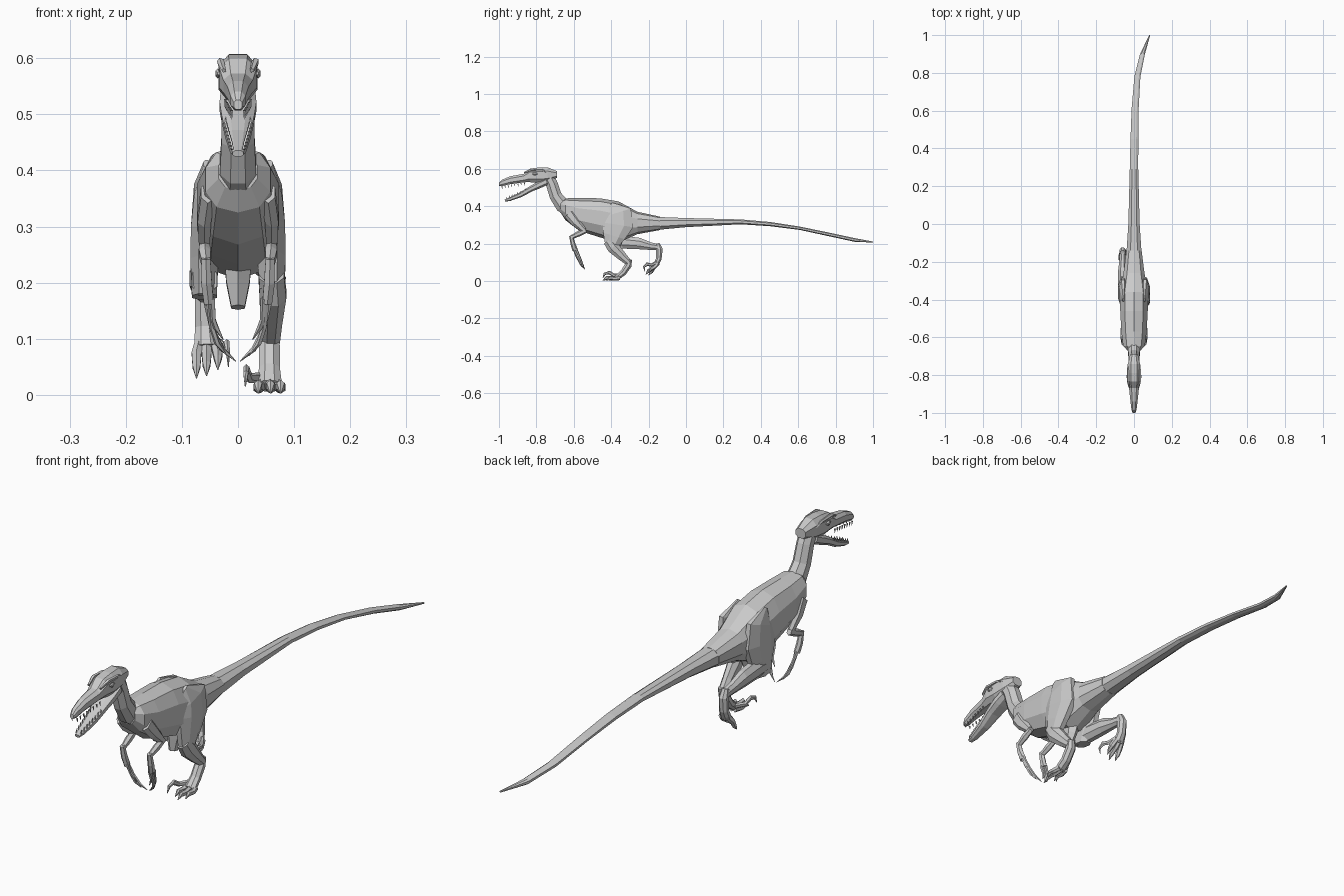
import bpy, bmesh, math
from mathutils import Vector


def loft(name, paths, n=8, axis=None, power=1.0):
    """Skin rings along each path; a path point is (x, y, z, half width, half depth)."""
    bm = bmesh.new()
    for path in paths:
        pts = [Vector(p[:3]) for p in path]
        rings = []
        for i, p in enumerate(path):
            t = Vector(axis) if axis else (pts[min(i + 1, len(pts) - 1)] - pts[max(i - 1, 0)]).normalized()
            u = Vector((1, 0, 0))
            u = (u - t * u.dot(t)).normalized()
            v = t.cross(u)
            ring = []
            for k in range(n):
                a = math.tau * (k + 0.5) / n
                c, s = math.cos(a), math.sin(a)
                c = math.copysign(abs(c) ** power, c)
                s = math.copysign(abs(s) ** power, s)
                ring.append(bm.verts.new(pts[i] + u * c * p[3] + v * s * p[4]))
            rings.append(ring)
        for a, b in zip(rings, rings[1:]):
            for k in range(n):
                bm.faces.new((a[k], a[(k + 1) % n], b[(k + 1) % n], b[k]))
        bm.faces.new(rings[0])
        bm.faces.new(rings[-1])
    bmesh.ops.recalc_face_normals(bm, faces=bm.faces)
    me = bpy.data.meshes.new(name)
    bm.to_mesh(me)
    bm.free()
    ob = bpy.data.objects.new(name, me)
    bpy.context.collection.objects.link(ob)
    return ob


def slab(y, top, bot, w, x=0):
    return (x, y, (top + bot) / 2, w, (top - bot) / 2)


def flip(path):
    return [(-p[0], *p[1:]) for p in path]


def both(paths):
    return paths + [flip(p) for p in paths]


Y = (0, 1, 0)

# Torso and tail
loft("torso", [[
    slab(-.67, .43, .365, .036), slab(-.645, .442, .325, .06), slab(-.57, .443, .268, .07),
    slab(-.46, .442, .233, .076), slab(-.36, .425, .205, .077), slab(-.26, .37, .25, .058),
    slab(-.14, .344, .272, .042)]], 10, Y, .85)
loft("tail", [[
    slab(-.14, .344, .272, .042), slab(0, .338, .286, .032), slab(.29, .33, .302, .024),
    slab(.45, .316, .292, .022, .002), slab(.61, .291, .272, .02, .006), slab(.78, .256, .235, .017, .018),
    slab(.9, .23, .209, .014, .045), slab(1, .211, .205, .003, .083)]], 8, Y, .85)
loft("pubis", [[(0, -.37, .26, .03, .05), (0, -.38, .2, .024, .035), (0, -.39, .156, .014, .02)]], 6)

# Neck
loft("neck", [[
    (0, -.62, .385, .04, .045), (0, -.662, .405, .035, .042), (0, -.697, .455, .032, .036),
    (0, -.718, .52, .031, .034), (0, -.74, .563, .03, .036), (0, -.78, .57, .026, .03)]], 8)

# Skull, brows, eyes and lower jaw
loft("skull", [[
    slab(-.69, .588, .55, .022), slab(-.74, .61, .525, .034), slab(-.79, .609, .52, .037),
    slab(-.835, .602, .526, .035), slab(-.868, .574, .526, .028), slab(-.94, .561, .516, .02),
    slab(-.985, .542, .506, .014), slab(-1, .526, .508, .008)]], 8, Y, .8)
loft("brows", both([[(.025, -.865, .578, .004, .004), (.031, -.83, .594, .007, .007),
                     (.032, -.77, .592, .005, .006), (.03, -.74, .58, .003, .003)]]), 5)
loft("eyes", both([[(.034, -.822, .573, .003, .003), (.036, -.808, .573, .005, .009),
                    (.034, -.794, .573, .003, .003)]]), 6, Y)
loft("lower_jaw", [[
    (0, -.745, .532, .033, .02), (0, -.785, .514, .035, .02), (0, -.83, .492, .031, .016),
    (0, -.885, .46, .023, .014), (0, -.945, .436, .015, .01), (0, -.968, .43, .01, .006)]], 8, None, .8)

# Teeth along both jaw edges
teeth = []
for i in range(8):
    f = i / 7
    y, x = -.865 - .12 * f, .023 - .012 * f
    z = .527 - .02 * f
    teeth.append([(x, y, z, .003, .004), (x, y + .003, z - .016, .0005, .0005)])
    y, x, z = -.86 - .1 * f, .022 - .012 * f, .481 - .044 * f
    teeth.append([(x, y, z, .003, .004), (x, y + .004, z + .015, .0005, .0005)])
loft("teeth", both(teeth), 4)

# Arms with three long clawed fingers
arm = [
    [(.054, -.625, .36, .014, .03), (.06, -.59, .315, .014, .025), (.06, -.545, .27, .011, .014)],
    [(.06, -.535, .27, .01, .013), (.059, -.575, .252, .012, .015), (.057, -.61, .235, .009, .011)],
    [(.057, -.615, .243, .009, .01), (.056, -.605, .2, .011, .013), (.052, -.593, .165, .01, .015)],
]
loft("arms", both(arm), 6)
fingers = []
for x0, y0, x1, y1, z1 in ((.057, -.588, .004, -.54, .06), (.052, -.597, .02, -.553, .07), (.046, -.6, .026, -.572, .098)):
    mx, my = x0 * .7 + x1 * .3 + .004, (y0 + y1) / 2
    fingers.append([(x0, y0, .172, .006, .007), (mx, my, (.17 + z1) / 2, .005, .006),
                    ((mx + x1) / 2 + .004, my * .5 + y1 * .5, z1 + .022, .005, .006), (x1, y1, z1, .0008, .0008)])
loft("fingers", both(fingers), 5)

# Planted leg (right side of the grid)
loft("planted_thigh", [[
    (.056, -.4, .412, .006, .012), (.058, -.365, .365, .022, .08), (.058, -.365, .3, .028, .09),
    (.06, -.385, .24, .027, .065), (.06, -.4, .185, .024, .036)]], 8)
loft("planted_shin", [[
    (.06, -.415, .215, .024, .03), (.062, -.39, .18, .026, .036), (.06, -.34, .13, .02, .026),
    (.058, -.305, .097, .018, .018)]], 8)
loft("planted_foot", [[
    (.058, -.302, .115, .016, .014), (.056, -.308, .085, .02, .02), (.056, -.335, .045, .02, .018),
    (.056, -.37, .016, .024, .014)]], 8)
toes = []
for x0, x1, y1 in ((.042, .036, -.43), (.057, .058, -.445), (.07, .076, -.425)):
    toes.append([(x0, -.355, .018, .009, .014), (x1, y1 + .045, .013, .01, .011),
                 (x1, y1 + .02, .016, .008, .011), (x1, y1, .003, .001, .001)])
loft("planted_toes", toes, 6)
claw = [(.04, -.35, .03, .007, .01), (.02, -.385, .03, .007, .009), (.015, -.41, .045, .006, .01),
        (.014, -.435, .038, .005, .007), (.013, -.445, .015, .001, .001)]
loft("planted_sickle_claw", [claw], 6)

# Raised leg (left side of the grid)
loft("raised_thigh", [[
    (-.056, -.4, .412, .006, .012), (-.058, -.365, .365, .022, .08), (-.058, -.36, .3, .028, .09),
    (-.06, -.365, .24, .027, .07), (-.06, -.375, .175, .024, .04)]], 8)
loft("raised_shin", [[
    (-.06, -.4, .205, .024, .03), (-.062, -.33, .207, .026, .037), (-.062, -.25, .2, .024, .033),
    (-.06, -.19, .186, .018, .022), (-.06, -.145, .18, .016, .018)]], 8)
loft("raised_foot", [[
    (-.06, -.152, .2, .014, .012), (-.06, -.143, .17, .018, .02), (-.059, -.145, .12, .019, .016),
    (-.057, -.16, .085, .023, .015)]], 8)
toes = []
for x0, x1, y1, z1 in ((-.042, -.036, -.2, .045), (-.056, -.056, -.215, .034), (-.068, -.074, -.2, .03)):
    toes.append([(x0, -.152, .095, .009, .013), (x1, -.172, .073, .01, .011),
                 (x1, y1 + .015, z1 + .02, .008, .01), (x1, y1, z1, .001, .001)])
loft("raised_toes", toes, 6)
loft("raised_sickle_claw", [[
    (-.042, -.155, .1, .007, .01), (-.026, -.185, .085, .007, .009), (-.02, -.208, .09, .006, .01),
    (-.018, -.225, .075, .004, .006), (-.017, -.22, .05, .001, .001)]], 6)
